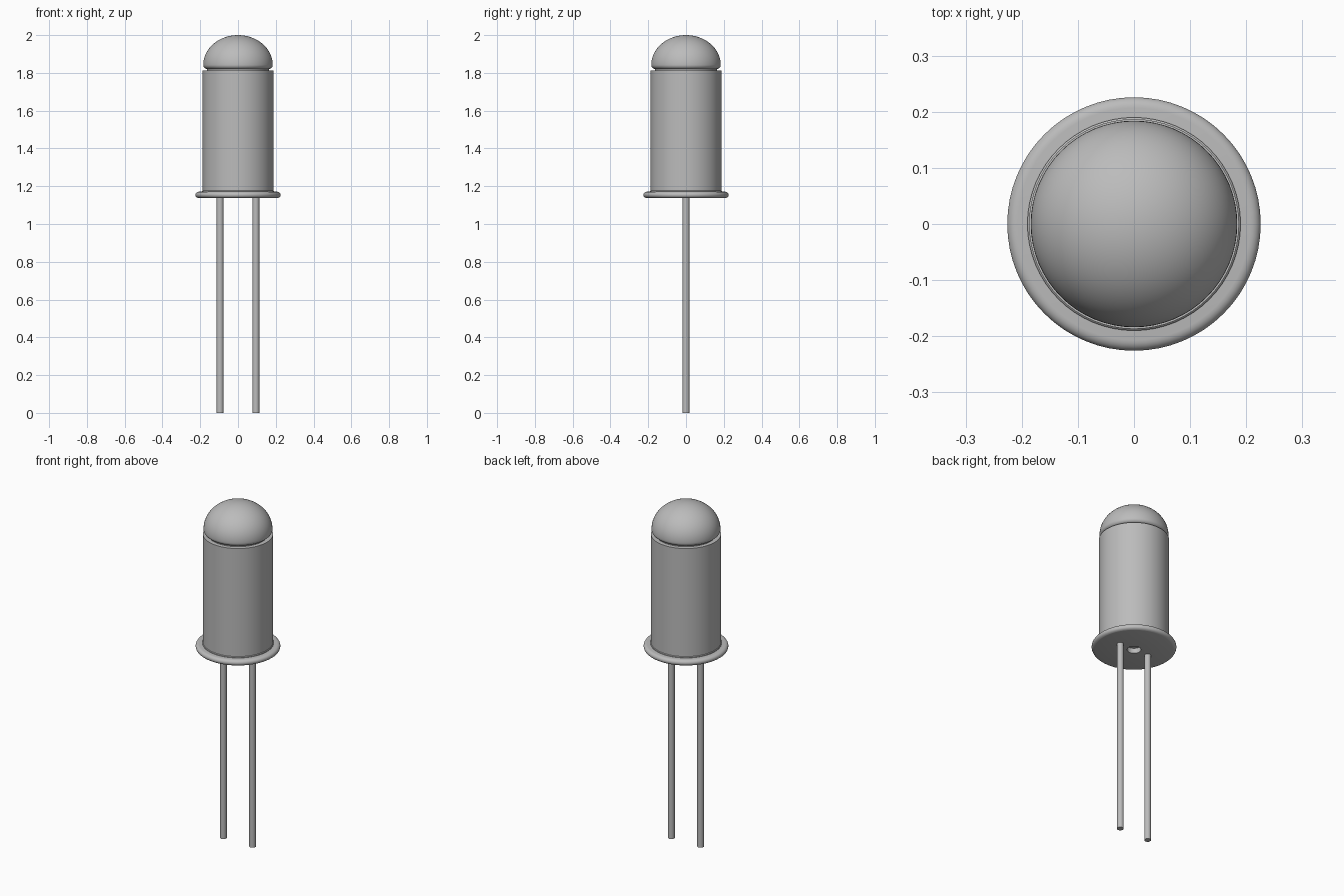
import bpy, bmesh
from math import sin, cos, pi, radians

cube = bpy.data.objects.get("Cube")
if cube:
    bpy.data.objects.remove(cube, do_unlink=True)

GREY = (0.5, 0.5, 0.5, 1.0)
grey = bpy.data.materials.new("plain_grey")
grey.use_nodes = True
grey.diffuse_color = GREY
grey.node_tree.nodes["Principled BSDF"].inputs["Base Color"].default_value = GREY


def arc(r_centre, z_centre, r_size, z_size, start, end, steps):
    """Elliptical arc of (radius, height) points; angles in degrees."""
    angles = [radians(start + (end - start) * i / steps) for i in range(steps + 1)]
    return [(r_centre + r_size * cos(a), z_centre + z_size * sin(a)) for a in angles]


def lathe(name, profile, x=0.0, segments=64):
    """Spin a (radius, height) profile, listed bottom to top, around z."""
    bm = bmesh.new()
    verts = [bm.verts.new((max(r, 0.0), 0, z)) for r, z in profile]
    edges = [bm.edges.new(pair) for pair in zip(verts, verts[1:])]
    bmesh.ops.spin(bm, geom=verts + edges, cent=(0, 0, 0), axis=(0, 0, 1),
                   angle=2 * pi, steps=segments)
    bmesh.ops.remove_doubles(bm, verts=bm.verts, dist=1e-5)
    bmesh.ops.recalc_face_normals(bm, faces=bm.faces)
    mesh = bpy.data.meshes.new(name)
    bm.to_mesh(mesh)
    bm.free()
    mesh.materials.append(grey)
    obj = bpy.data.objects.new(name, mesh)
    obj.location.x = x
    bpy.context.collection.objects.link(obj)
    bpy.ops.object.select_all(action="DESELECT")
    obj.select_set(True)
    bpy.context.view_layer.objects.active = obj
    bpy.ops.object.shade_smooth_by_angle(angle=radians(35))
    return obj


# Rounded flange with a shallow round recess underneath
lathe("base_flange", [(0, 1.167), (0.037, 1.167), (0.037, 1.137), (0.21, 1.137)]
      + arc(0.207, 1.154, 0.019, 0.017, -75, 90, 10) + [(0, 1.171)])

# Cylindrical body with a small foot bead
lathe("body", [(0, 1.169), (0.19, 1.169), (0.19, 1.175), (0.187, 1.178),
               (0.187, 1.813), (0, 1.813)])

# Domed lens, rounded in at its lower edge
lathe("dome_lens", [(0, 1.81), (0.163, 1.81), (0.163, 1.82)]
      + arc(0.161, 1.842, 0.023, 0.022, -80, -10, 6)
      + arc(0, 1.842, 0.184, 0.158, 0, 90, 20))

# Pair of wire leads
for side, x in (("left", 0.095), ("right", -0.095)):
    lathe(side + "_lead", [(0, 0), (0.018, 0), (0.018, 1.14), (0, 1.14)], x, 24)
